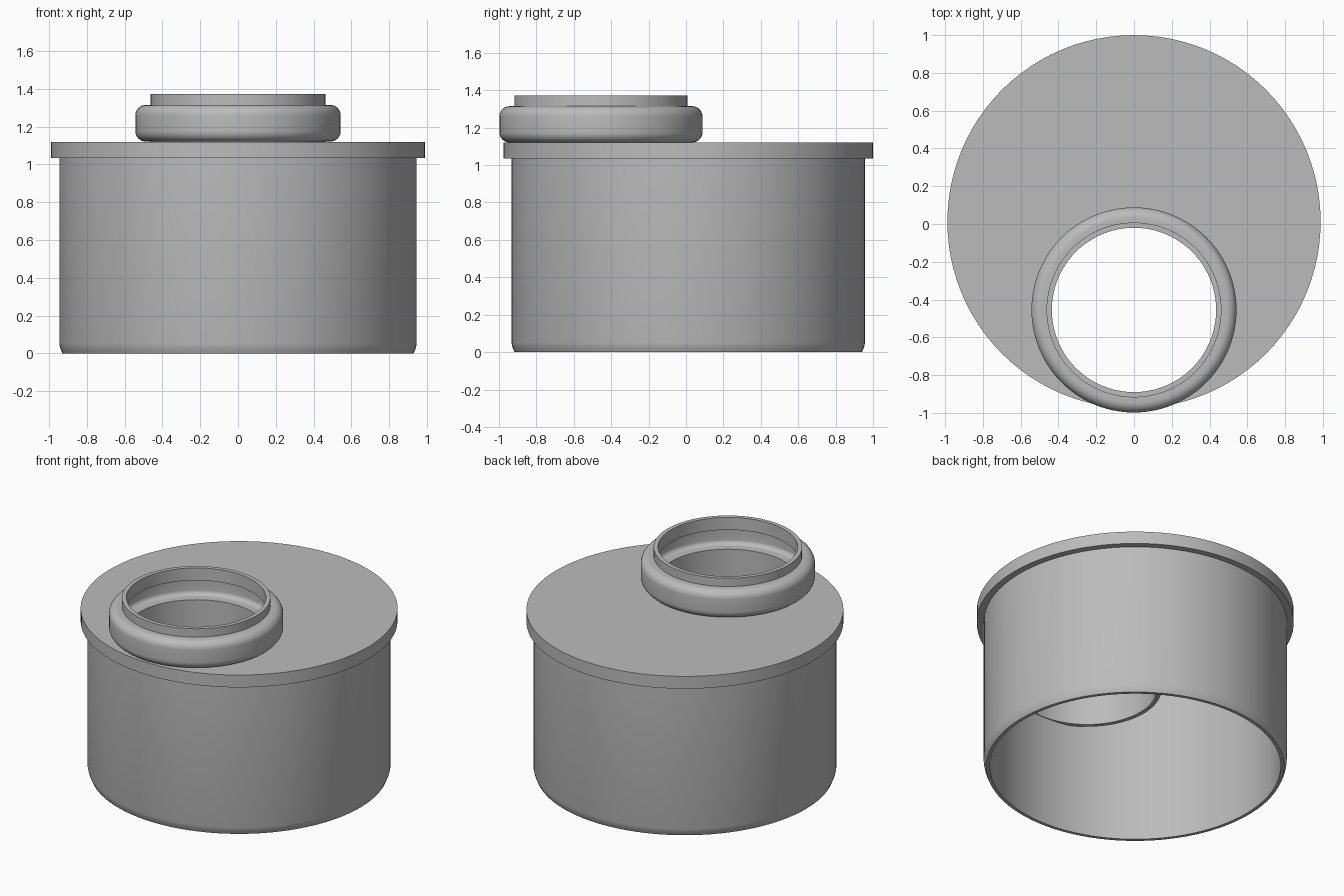
import bpy
import bmesh
import math

cube = bpy.data.objects.get("Cube")
if cube:
    bpy.data.objects.remove(cube, do_unlink=True)

SEGMENTS = 96
BODY_Y = 0.012    # axis of the wide body
NECK_Y = -0.455   # axis of the offset neck

grey = bpy.data.materials.new("grey_plastic")
grey.use_nodes = True
colour = (0.5, 0.5, 0.5, 1)
grey.diffuse_color = colour
grey.node_tree.nodes["Principled BSDF"].inputs["Base Color"].default_value = colour


def arc(radius, z, size, start, end, steps=8):
    """Profile points round a corner centred at (radius, z)."""
    points = []
    for i in range(steps + 1):
        a = math.radians(start + (end - start) * i / steps)
        points.append((radius + size * math.cos(a), z + size * math.sin(a)))
    return points


def loft_rings(name, rings):
    """Closed ring-shaped solid through circles given as (radius, z, centre y)."""
    bm = bmesh.new()
    loops = []
    for radius, z, cy in rings:
        loop = []
        for i in range(SEGMENTS):
            a = math.tau * i / SEGMENTS
            loop.append(bm.verts.new((radius * math.cos(a), cy + radius * math.sin(a), z)))
        loops.append(loop)
    for k, low in enumerate(loops):
        high = loops[(k + 1) % len(loops)]
        for i in range(SEGMENTS):
            j = (i + 1) % SEGMENTS
            bm.faces.new((low[i], low[j], high[j], high[i]))
    bmesh.ops.recalc_face_normals(bm, faces=bm.faces)
    mesh = bpy.data.meshes.new(name)
    bm.to_mesh(mesh)
    bm.free()
    mesh.materials.append(grey)
    obj = bpy.data.objects.new(name, mesh)
    bpy.context.collection.objects.link(obj)
    bpy.ops.object.select_all(action="DESELECT")
    obj.select_set(True)
    bpy.context.view_layer.objects.active = obj
    bpy.ops.object.shade_smooth_by_angle(angle=math.radians(30))
    return obj


def lathe(name, profile, cy):
    return loft_rings(name, [(r, z, cy) for r, z in profile])


# Open-bottomed body wall with an eased lower edge
lathe("body_wall", [
    (0.907, 0), (0.929, 0), (0.935, 0.015), (0.941, 0.03), (0.945, 0.05),
    (0.945, 1.05), (0.907, 1.05),
], BODY_Y)

# Overhanging lid with an off-centre hole for the neck
loft_rings("lid", [
    (0.45, 1.12, NECK_Y), (0.988, 1.12, BODY_Y),
    (0.988, 1.035, BODY_Y), (0.45, 1.035, NECK_Y),
])

# Neck: inner pipe, hollow rounded bead with a seal groove, and top collar
outside = [(0.463, 0.76), (0.463, 1.121)]
outside += arc(0.488, 1.176, 0.055, -90, 0)
outside += arc(0.488, 1.26, 0.055, 0, 90)
outside += [(0.463, 1.315), (0.463, 1.372)]
inside = [(0.435, 1.372), (0.435, 1.286)]
inside += arc(0.483, 1.256, 0.03, 90, 0)
inside += arc(0.483, 1.183, 0.03, 0, -90)
inside += [(0.435, 1.153), (0.435, 0.76)]
lathe("neck", outside + inside, NECK_Y)
